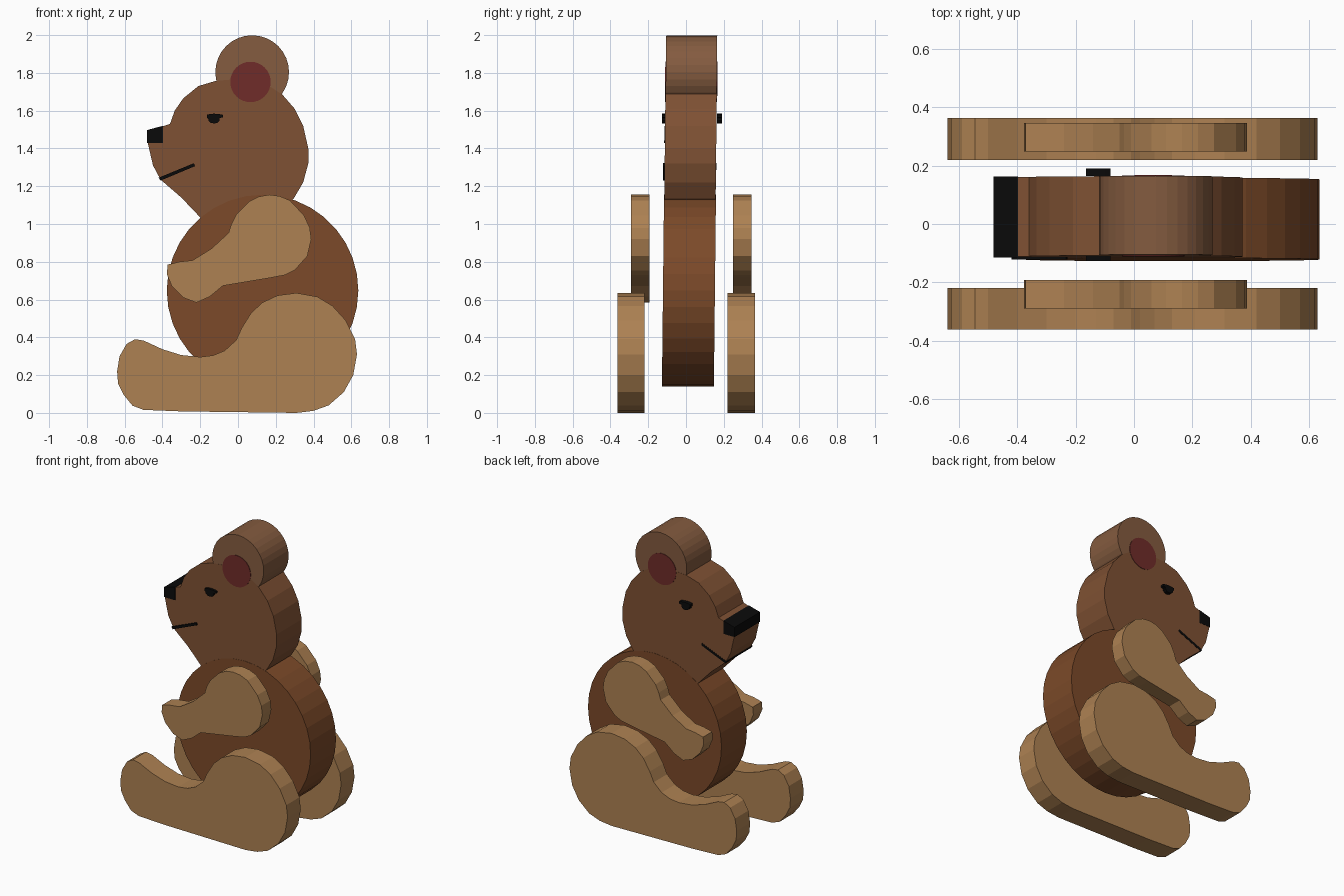
import bpy, bmesh
from math import sin, cos, pi


def material(name, rgb):
    m = bpy.data.materials.new(name)
    m.diffuse_color = (*rgb, 1)
    return m


BODY = material("body_brown", (0.20, 0.068, 0.022))
HEAD = material("head_brown", (0.21, 0.082, 0.033))
EAR = material("ear_brown", (0.23, 0.105, 0.05))
LIMB = material("light_wood", (0.42, 0.22, 0.085))
RED = material("ear_red", (0.16, 0.025, 0.022))
BLACK = material("black", (0.003, 0.003, 0.003))


def circle(cx, cz, r, n):
    return [(cx + r * cos(2 * pi * i / n), cz + r * sin(2 * pi * i / n)) for i in range(n)]


def slab(name, profile, y0, y1, mat, lean=0.0):
    """Extrude an x-z outline from y0 to y1, leaning slightly with height."""
    bm = bmesh.new()
    front = [bm.verts.new((x, y0 + lean * (z - 1), z)) for x, z in profile]
    back = [bm.verts.new((x, y1 + lean * (z - 1), z)) for x, z in profile]
    bm.faces.new(front)
    bm.faces.new(back[::-1])
    n = len(profile)
    for i in range(n):
        j = (i + 1) % n
        bm.faces.new((front[j], front[i], back[i], back[j]))
    bmesh.ops.recalc_face_normals(bm, faces=bm.faces)
    me = bpy.data.meshes.new(name)
    bm.to_mesh(me)
    bm.free()
    me.materials.append(mat)
    ob = bpy.data.objects.new(name, me)
    bpy.context.collection.objects.link(ob)
    return ob


LEAN = 0.011

# Round torso disc
slab("torso", circle(0.13, 0.648, 0.507, 36), -0.118, 0.157, BODY, LEAN)

# Head in profile with snout and neck
head = [(-0.12, 1.757), (-0.21, 1.73), (-0.29, 1.665), (-0.335, 1.60), (-0.36, 1.53),
        (-0.40, 1.517), (-0.478, 1.495), (-0.478, 1.43), (-0.45, 1.31), (-0.41, 1.235),
        (-0.30, 1.14), (-0.20, 1.035), (0.0, 1.0), (0.2, 1.06), (0.295, 1.135),
        (0.345, 1.22), (0.372, 1.32), (0.372, 1.40), (0.345, 1.52), (0.30, 1.61),
        (0.235, 1.685), (0.15, 1.74), (0.02, 1.77)]
slab("head", head, -0.1165, 0.1555, HEAD, LEAN)

# Ear with red inner disc
slab("ear", circle(0.075, 1.804, 0.195, 32), -0.1155, 0.1545, EAR, LEAN)
slab("inner_ear", circle(0.066, 1.752, 0.107, 32), -0.119, 0.158, RED, LEAN)

# Nose block and mouth bar run through the whole thickness
slab("nose", [(-0.397, 1.52), (-0.482, 1.497), (-0.482, 1.43), (-0.397, 1.43)],
     -0.12, 0.157, BLACK, LEAN)
slab("mouth", [(-0.42, 1.245), (-0.41, 1.23), (-0.228, 1.306), (-0.233, 1.322)],
     -0.125, 0.157, BLACK, LEAN)

# Eye with lid on each side
eye = [(-0.165, 1.578), (-0.165, 1.562), (-0.157, 1.556), (-0.156, 1.545), (-0.143, 1.535),
       (-0.125, 1.532), (-0.108, 1.536), (-0.098, 1.548), (-0.098, 1.56), (-0.08, 1.565),
       (-0.08, 1.578), (-0.1, 1.582), (-0.125, 1.584), (-0.145, 1.583)]
slab("eye_front", eye, -0.127, -0.105, BLACK)
slab("eye_back", eye, 0.165, 0.190, BLACK)

# Arms
arm = [(-0.372, 0.785), (-0.31, 0.80), (-0.24, 0.808), (-0.14, 0.87), (-0.05, 0.953),
       (-0.035, 1.00), (-0.01, 1.05), (0.06, 1.12), (0.11, 1.145), (0.165, 1.155),
       (0.22, 1.148), (0.275, 1.125), (0.35, 1.045), (0.38, 0.98), (0.388, 0.92),
       (0.367, 0.83), (0.3, 0.755), (0.25, 0.73), (0.177, 0.716), (-0.08, 0.673),
       (-0.15, 0.615), (-0.22, 0.584), (-0.29, 0.61), (-0.35, 0.67), (-0.377, 0.735)]
slab("arm_front", arm, -0.290, -0.192, LIMB)
slab("arm_back", arm, 0.248, 0.346, LIMB)

# Sitting legs
leg = [(-0.64, 0.22), (-0.627, 0.30), (-0.59, 0.365), (-0.545, 0.39), (-0.50, 0.383),
       (-0.40, 0.337), (-0.30, 0.306), (-0.20, 0.296), (-0.13, 0.305), (-0.07, 0.33),
       (-0.01, 0.385), (0.02, 0.45), (0.07, 0.53), (0.13, 0.585), (0.21, 0.622),
       (0.31, 0.635), (0.42, 0.615), (0.50, 0.567), (0.57, 0.49), (0.62, 0.39),
       (0.630, 0.31), (0.61, 0.20), (0.56, 0.11), (0.48, 0.04), (0.40, 0.011),
       (0.31, 0.0), (-0.30, 0.008), (-0.50, 0.016), (-0.558, 0.038), (-0.605, 0.095),
       (-0.635, 0.155)]
slab("leg_front", leg, -0.362, -0.219, LIMB)
slab("leg_back", leg, 0.219, 0.364, LIMB)
